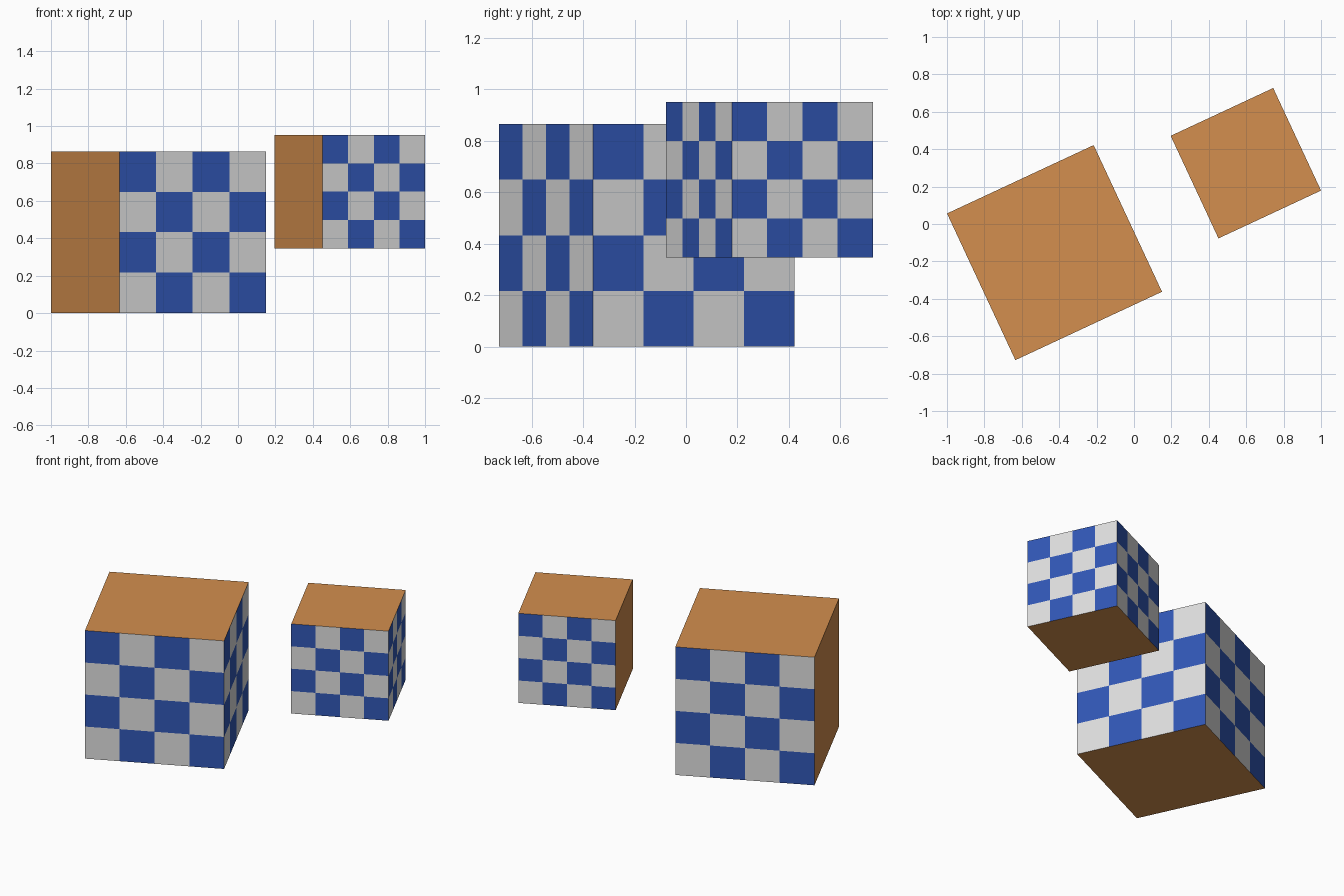
import bpy, bmesh, math
from mathutils import Vector

if "Cube" in bpy.data.objects:
    bpy.data.objects.remove(bpy.data.objects["Cube"])


def material(name, rgb):
    """Flat material from 0-255 sRGB values, stored as linear."""
    lin = [((c / 255 + 0.055) / 1.055) ** 2.4 for c in rgb]
    mat = bpy.data.materials.new(name)
    mat.diffuse_color = (*lin, 1)
    mat.use_nodes = True
    mat.node_tree.nodes["Principled BSDF"].inputs["Base Color"].default_value = mat.diffuse_color
    return mat


MATS = [material("orange", (212, 143, 78)),
        material("light_grey", (222, 222, 222)),
        material("blue", (49, 87, 181))]


def checker_cube(name, size, centre):
    """Cube with plain top, bottom and left side, 4x4 checks on the other sides."""
    bm = bmesh.new()
    bmesh.ops.create_cube(bm, size=1)
    bmesh.ops.subdivide_edges(bm, edges=bm.edges[:], cuts=3, use_grid_fill=True)
    bm.normal_update()
    for f in bm.faces:
        n, c = f.normal, f.calc_center_median()
        if abs(n.z) > 0.5 or n.x < -0.5:
            f.material_index = 0
            continue
        across = Vector((0, 0, 1)).cross(n)
        col = math.floor((c.dot(across) + 0.5) * 4)
        row = math.floor((c.z + 0.5) * 4)
        f.material_index = 1 + (row + col) % 2
    mesh = bpy.data.meshes.new(name)
    bm.to_mesh(mesh)
    bm.free()
    for m in MATS:
        mesh.materials.append(m)
    obj = bpy.data.objects.new(name, mesh)
    obj.scale = (size,) * 3
    obj.location = centre
    obj.rotation_euler.z = math.radians(25)
    bpy.context.collection.objects.link(obj)
    return obj


# Large cube on the ground, smaller cube floating behind to the right
checker_cube("large_cube", 0.865, (-0.425, -0.153, 0.4325))
checker_cube("small_cube", 0.605, (0.598, 0.325, 0.649))
